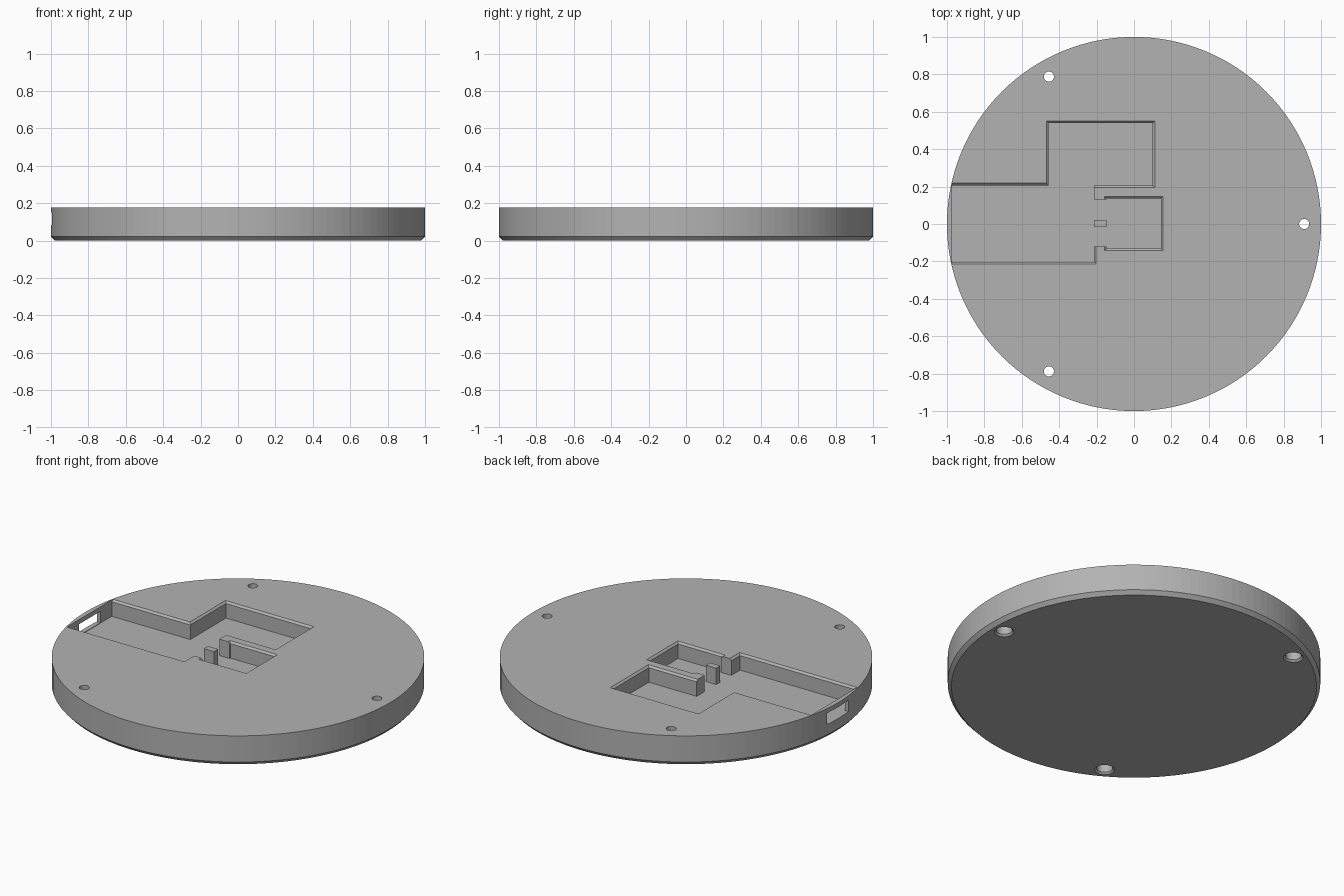
import bpy, math
from mathutils import Vector

cube = bpy.data.objects.get("Cube")
if cube:
    bpy.data.objects.remove(cube, do_unlink=True)

HEIGHT, FLOOR, BEVEL = 0.177, 0.08, 0.011

grey = bpy.data.materials.new("plain grey")
grey.use_nodes = True
COLOUR = (0.45, 0.45, 0.45, 1)
grey.diffuse_color = COLOUR
grey.node_tree.nodes["Principled BSDF"].inputs["Base Color"].default_value = COLOUR


def loft(name, sections):
    """Closed solid through (outline, z) sections, counter-clockwise, going up."""
    n = len(sections[0][0])
    verts = [(x, y, z) for outline, z in sections for x, y in outline]
    faces = [list(range(n))[::-1], [len(verts) - n + i for i in range(n)]]
    for s in range(len(sections) - 1):
        for i in range(n):
            a, b = s * n + i, s * n + (i + 1) % n
            faces.append([a, b, b + n, a + n])
    mesh = bpy.data.meshes.new(name)
    mesh.from_pydata(verts, [], faces)
    mesh.materials.append(grey)
    obj = bpy.data.objects.new(name, mesh)
    bpy.context.collection.objects.link(obj)
    return obj


def circle(r, sides, cx=0, cy=0):
    return [(cx + r * math.cos(math.tau * i / sides),
             cy + r * math.sin(math.tau * i / sides)) for i in range(sides)]


def box(x0, x1, y0, y1):
    return [(x0, y0), (x1, y0), (x1, y1), (x0, y1)]


def widen(outline, amount, plain):
    """Move each edge outward, except edges whose index is in plain."""
    n, shift = len(outline), []
    for i in range(n):
        d = (Vector(outline[(i + 1) % n]) - Vector(outline[i])).normalized()
        shift.append(Vector((d.y, -d.x)) * (0 if i in plain else amount))
    return [tuple(Vector(outline[i]) + shift[i - 1] + shift[i]) for i in range(n)]


def cut(target, cutter):
    cutter.hide_render = True
    mod = target.modifiers.new("cut", "BOOLEAN")
    mod.operation, mod.solver, mod.object = "DIFFERENCE", "EXACT", cutter
    bpy.context.view_layer.objects.active = target
    bpy.ops.object.modifier_apply(modifier=mod.name)
    bpy.data.objects.remove(cutter, do_unlink=True)


# Round base with a chamfered bottom edge
base = loft("round_base", [(circle(0.98, 128), 0), (circle(1, 128), 0.022),
                           (circle(1, 128), HEIGHT)])

# Recess: cable bay, wide bay and small square bay with a bevelled rim
recess = [(-.972, -.202), (-.213, -.202), (-.213, -.12), (-.146, -.12),
          (-.146, -.132), (.144, -.132), (.144, .137), (-.146, .137),
          (-.146, .13), (-.213, .13), (-.213, .205), (.1, .205),
          (.1, .54), (-.457, .54), (-.457, .207), (-.972, .207)]
rim = widen(recess, BEVEL, plain={2, 8, 9, 15})
cut(base, loft("recess_cutter", [(recess, FLOOR), (recess, HEIGHT - BEVEL),
                                 (rim, HEIGHT), (rim, HEIGHT + 0.1)]))

# Socket opening through the thin side wall
slot = box(-1.1, -0.9, -0.1, 0.1)
cut(base, loft("socket_cutter", [(slot, FLOOR + 0.003), (slot, 0.15)]))

# Three screw holes, each with a chamfered counterbore underneath
for k in range(3):
    angle = math.tau * k / 3
    cx, cy = 0.91 * math.cos(angle), 0.91 * math.sin(angle)
    steps = [(0.063, -0.01), (0.043, 0.01), (0.043, 0.09), (0.027, 0.09), (0.027, 0.3)]
    cut(base, loft("screw_cutter", [(circle(r, 32, cx, cy), z) for r, z in steps]))

# Post standing between the two small passages
post = box(-0.213, -0.146, -0.016, 0.022)
loft("passage_post", [(post, FLOOR - 0.01), (post, HEIGHT)])
